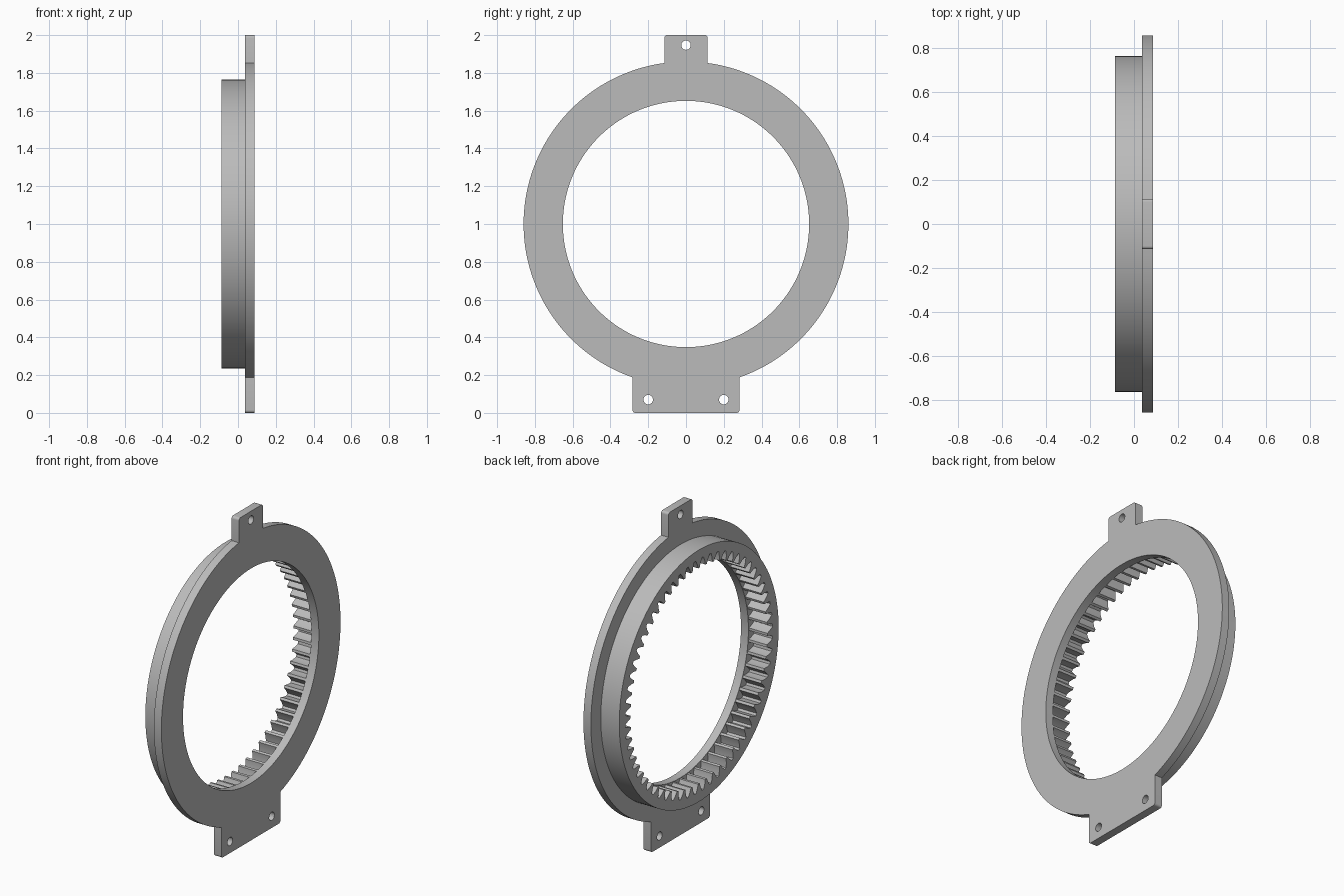
import bpy, bmesh
from math import sin, cos, pi, radians, asin
from mathutils import Matrix

cube = bpy.data.objects.get("Cube")
if cube:
    bpy.data.objects.remove(cube)

CENTRE = 1.0          # height of the ring axis
PLATE_X = (0.037, 0.087)
GEAR_X = (-0.087, 0.037)
TEETH = 60

steel = bpy.data.materials.new("grey steel")
steel.use_nodes = True
colour = (0.5, 0.5, 0.5, 1)
steel.diffuse_color = colour
steel.node_tree.nodes["Principled BSDF"].inputs["Base Color"].default_value = colour


def finish(name, mesh):
    obj = bpy.data.objects.new(name, mesh)
    bpy.context.collection.objects.link(obj)
    mesh.materials.clear()
    mesh.materials.append(steel)
    bpy.ops.object.select_all(action="DESELECT")
    obj.select_set(True)
    bpy.context.view_layer.objects.active = obj
    bpy.ops.object.shade_smooth_by_angle(angle=radians(25))
    return obj


def arc(cy, cz, r, start, end, n):
    return [(cy + r * cos(start + (end - start) * i / n),
             cz + r * sin(start + (end - start) * i / n)) for i in range(n + 1)]


def circle(cy, cz, r, n):
    return arc(cy, cz, r, 0, 2 * pi, n)[:-1]


def extruded(name, outlines, x0, x1):
    """Filled outlines in the YZ plane, the inner ones becoming holes."""
    curve = bpy.data.curves.new(name, "CURVE")
    curve.dimensions = "2D"
    curve.fill_mode = "BOTH"
    curve.extrude = (x1 - x0) / 2
    for points in outlines:
        spline = curve.splines.new("POLY")
        spline.points.add(len(points) - 1)
        for p, (y, z) in zip(spline.points, points):
            p.co = (y, z, 0, 1)
        spline.use_cyclic_u = True
    temp = bpy.data.objects.new(name + " outline", curve)
    mesh = bpy.data.meshes.new_from_object(temp)
    bpy.data.objects.remove(temp)
    turn = Matrix(((0, 0, 1, (x0 + x1) / 2), (1, 0, 0, 0), (0, 1, 0, 0), (0, 0, 0, 1)))
    mesh.transform(turn)
    bm = bmesh.new()
    bm.from_mesh(mesh)
    bmesh.ops.remove_doubles(bm, verts=bm.verts, dist=1e-5)
    bmesh.ops.recalc_face_normals(bm, faces=bm.faces)
    bm.to_mesh(mesh)
    bm.free()
    return finish(name, mesh)


# Mounting plate: round flange with a narrow top tab and a wide bottom tab
R, TOP, FOOT, FILLET = 0.86, 0.115, 0.283, 0.015
a_top, a_foot = asin(TOP / R), asin(FOOT / R)
outline = arc(0, CENTRE, R, -pi / 2 + a_foot, pi / 2 - a_top, 64)
outline += arc(TOP - FILLET, 2 - FILLET, FILLET, 0, pi / 2, 5)
outline += arc(FILLET - TOP, 2 - FILLET, FILLET, pi / 2, pi, 5)
outline += arc(0, CENTRE, R, pi / 2 + a_top, 1.5 * pi - a_foot, 64)
outline += arc(FILLET - FOOT, FILLET, FILLET, pi, 1.5 * pi, 5)
outline += arc(FOOT - FILLET, FILLET, FILLET, 1.5 * pi, 2 * pi, 5)
holes = [circle(0, CENTRE, 0.652, 128)]
holes += [circle(y, z, 0.025, 24) for y, z in ((0, 1.947), (-0.2, 0.07), (0.2, 0.07))]
extruded("mounting_plate", [outline] + holes, *PLATE_X)

# Internal gear: smooth outer wall, trapezoid teeth pointing inward
tooth = ((-0.40, 0.708), (-0.22, 0.682), (-0.11, 0.656),
         (0.11, 0.656), (0.22, 0.682), (0.40, 0.708))
teeth = []
for i in range(TEETH):
    for offset, r in tooth:
        a = 2 * pi * (i + offset) / TEETH
        teeth.append((r * cos(a), CENTRE + r * sin(a)))
extruded("internal_gear", [circle(0, CENTRE, 0.765, 128), teeth], *GEAR_X)
